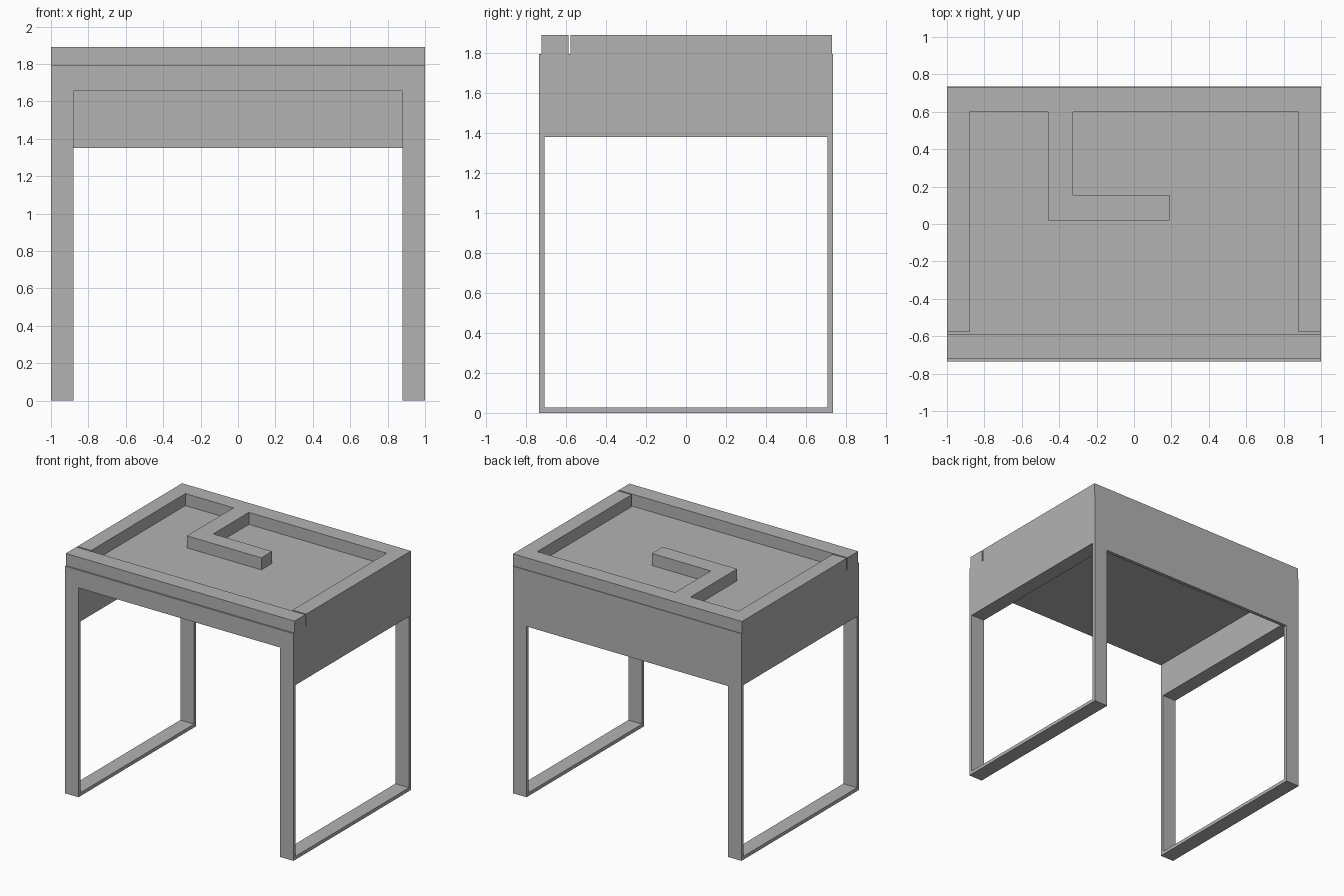
import bpy, bmesh

cube = bpy.data.objects.get("Cube")
if cube:
    bpy.data.objects.remove(cube, do_unlink=True)

grey = bpy.data.materials.new("plain_grey")
grey.use_nodes = True
colour = (0.45, 0.45, 0.45, 1)
grey.diffuse_color = colour
grey.node_tree.nodes["Principled BSDF"].inputs["Base Color"].default_value = colour


def prism(name, outline, z0, z1):
    """Extrude a flat outline from z0 up to z1."""
    bm = bmesh.new()
    face = bm.faces.new([bm.verts.new((x, y, z0)) for x, y in outline])
    new = bmesh.ops.extrude_face_region(bm, geom=[face])["geom"]
    top = [v for v in new if isinstance(v, bmesh.types.BMVert)]
    bmesh.ops.translate(bm, verts=top, vec=(0, 0, z1 - z0))
    bmesh.ops.recalc_face_normals(bm, faces=bm.faces)
    mesh = bpy.data.meshes.new(name)
    bm.to_mesh(mesh)
    bm.free()
    mesh.materials.append(grey)
    obj = bpy.data.objects.new(name, mesh)
    bpy.context.collection.objects.link(obj)
    return obj


def box(name, x0, x1, y0, y1, z0, z1):
    return prism(name, [(x0, y0), (x1, y0), (x1, y1), (x0, y1)], z0, z1)


HALF_X, INNER_X = 1.0, 0.88
HALF_Y, BAR = 0.735, 0.027
APRON, CEILING, DECK, TOP = 1.38, 1.655, 1.795, 1.89

# Side frames: two flat legs, a floor runner and a thick side panel each
for side, s in (("left", 1), ("right", -1)):
    x0, x1 = sorted((s * INNER_X, s * HALF_X))
    inner_y = HALF_Y - BAR
    box(side + "_front_leg", x0, x1, -HALF_Y, -inner_y, 0, APRON)
    box(side + "_back_leg", x0, x1, inner_y, HALF_Y, 0, APRON)
    box(side + "_floor_runner", x0, x1, -inner_y, inner_y, 0, BAR)
    box(side + "_side_panel", x0, x1, -HALF_Y, HALF_Y, APRON, DECK)

# Desk body and the deeper panel at the back
box("desk_deck", -INNER_X, INNER_X, -HALF_Y, HALF_Y, CEILING, DECK)
box("back_panel", -INNER_X, INNER_X, HALF_Y - BAR, HALF_Y, 1.35, CEILING)

# Raised front strip, separated from the rim by a narrow slit
box("front_strip", -HALF_X, HALF_X, -0.722, -0.588, DECK, TOP)

# Raised rim around sides and back, with the hooked divider
rim = [(-HALF_X, -0.577), (-INNER_X, -0.577), (-INNER_X, 0.6),
       (-0.46, 0.6), (-0.46, 0.02), (0.19, 0.02), (0.19, 0.155),
       (-0.325, 0.155), (-0.325, 0.6), (INNER_X, 0.6),
       (INNER_X, -0.577), (HALF_X, -0.577), (HALF_X, 0.73), (-HALF_X, 0.73)]
prism("tray_rim_and_divider", rim, DECK, TOP)
